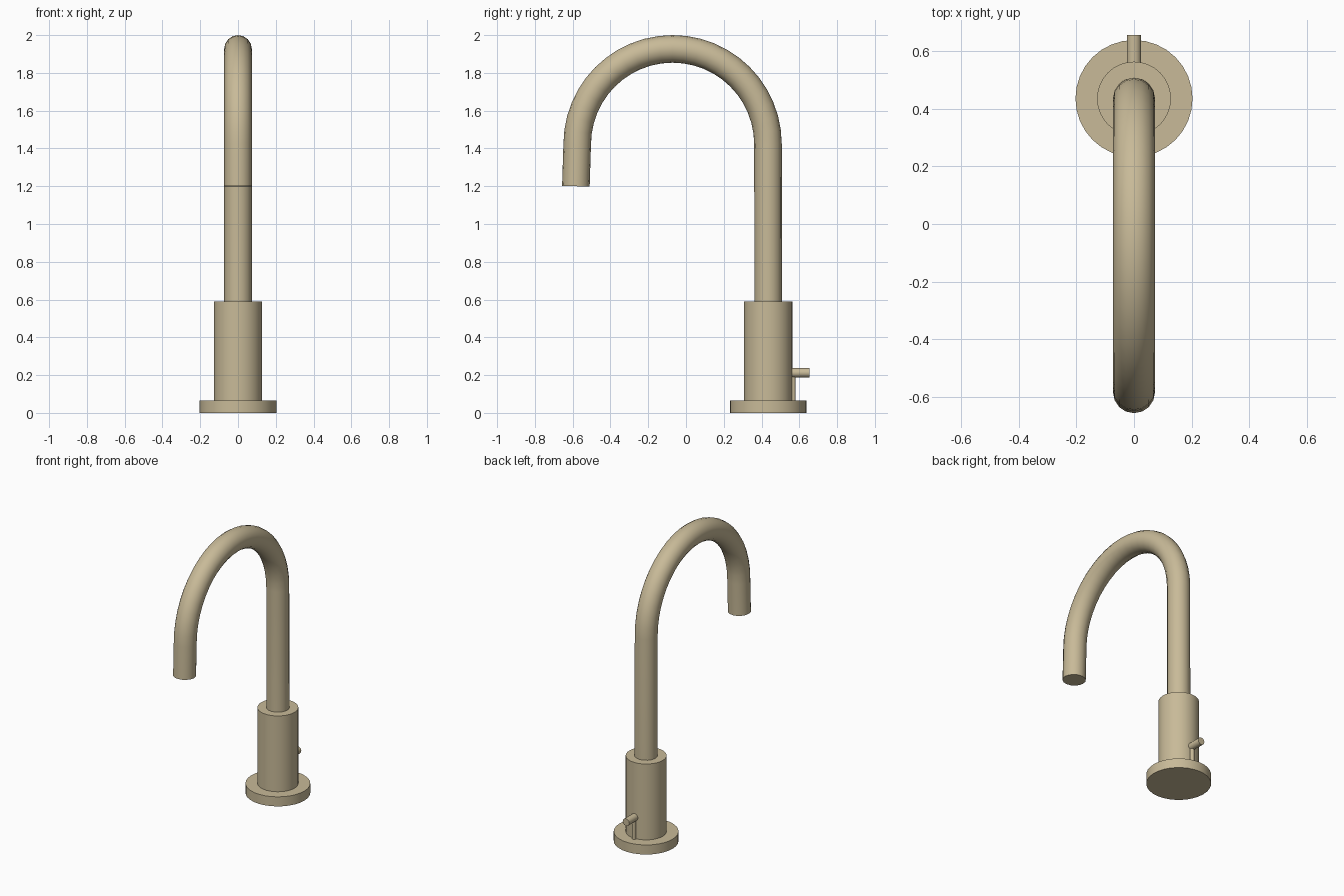
import bpy
import math

cube = bpy.data.objects.get("Cube")
if cube:
    bpy.data.objects.remove(cube, do_unlink=True)

# Single brushed metal colour
metal = bpy.data.materials.new("warm_brushed_metal")
metal.use_nodes = True
COLOR = (0.578, 0.491, 0.314, 1.0)
metal.diffuse_color = COLOR
metal.node_tree.nodes["Principled BSDF"].inputs["Base Color"].default_value = COLOR

AXIS_Y = 0.435  # the column stands towards the back


def finish(obj, name):
    obj.name = name
    obj.data.name = name
    obj.data.materials.clear()
    obj.data.materials.append(metal)
    bpy.ops.object.select_all(action='DESELECT')
    obj.select_set(True)
    bpy.context.view_layer.objects.active = obj
    bpy.ops.object.shade_smooth_by_angle(angle=math.radians(35))


def cylinder(name, radius, y, z0, z1, sides=32):
    bpy.ops.mesh.primitive_cylinder_add(
        vertices=sides, radius=radius, depth=z1 - z0, location=(0, y, (z0 + z1) / 2))
    finish(bpy.context.object, name)


# Upright column
cylinder("base_plate", 0.203, AXIS_Y, 0.0, 0.066)
cylinder("body", 0.128, AXIS_Y, 0.066, 0.59)

# Lever: a short rod out of the back, with a thin pin below it
cylinder("lever_pin", 0.013, 0.567, 0.06, 0.205, 16)
bpy.ops.mesh.primitive_cylinder_add(
    vertices=20, radius=0.025, depth=0.107, location=(0, 0.6015, 0.212),
    rotation=(math.pi / 2, 0, 0))
finish(bpy.context.object, "lever")

# Gooseneck spout: straight riser, half-circle arch, short drop
ARC_Y, ARC_Z, ARC_R, STEPS = -0.071, 1.422, 0.505, 24
path = [(AXIS_Y, 0.57)]
for i in range(STEPS + 1):
    a = math.pi * i / STEPS
    path.append((ARC_Y + ARC_R * math.cos(a), ARC_Z + ARC_R * math.sin(a)))
path.append((-0.583, 1.2))

curve = bpy.data.curves.new("spout", 'CURVE')
curve.dimensions = '3D'
curve.bevel_depth = 0.073
curve.bevel_resolution = 6
curve.use_fill_caps = True
spline = curve.splines.new('POLY')
spline.points.add(len(path) - 1)
for point, (y, z) in zip(spline.points, path):
    point.co = (0, y, z, 1)
spout = bpy.data.objects.new("spout", curve)
bpy.context.collection.objects.link(spout)
bpy.ops.object.select_all(action='DESELECT')
spout.select_set(True)
bpy.context.view_layer.objects.active = spout
bpy.ops.object.convert(target='MESH')
finish(bpy.context.object, "spout")
